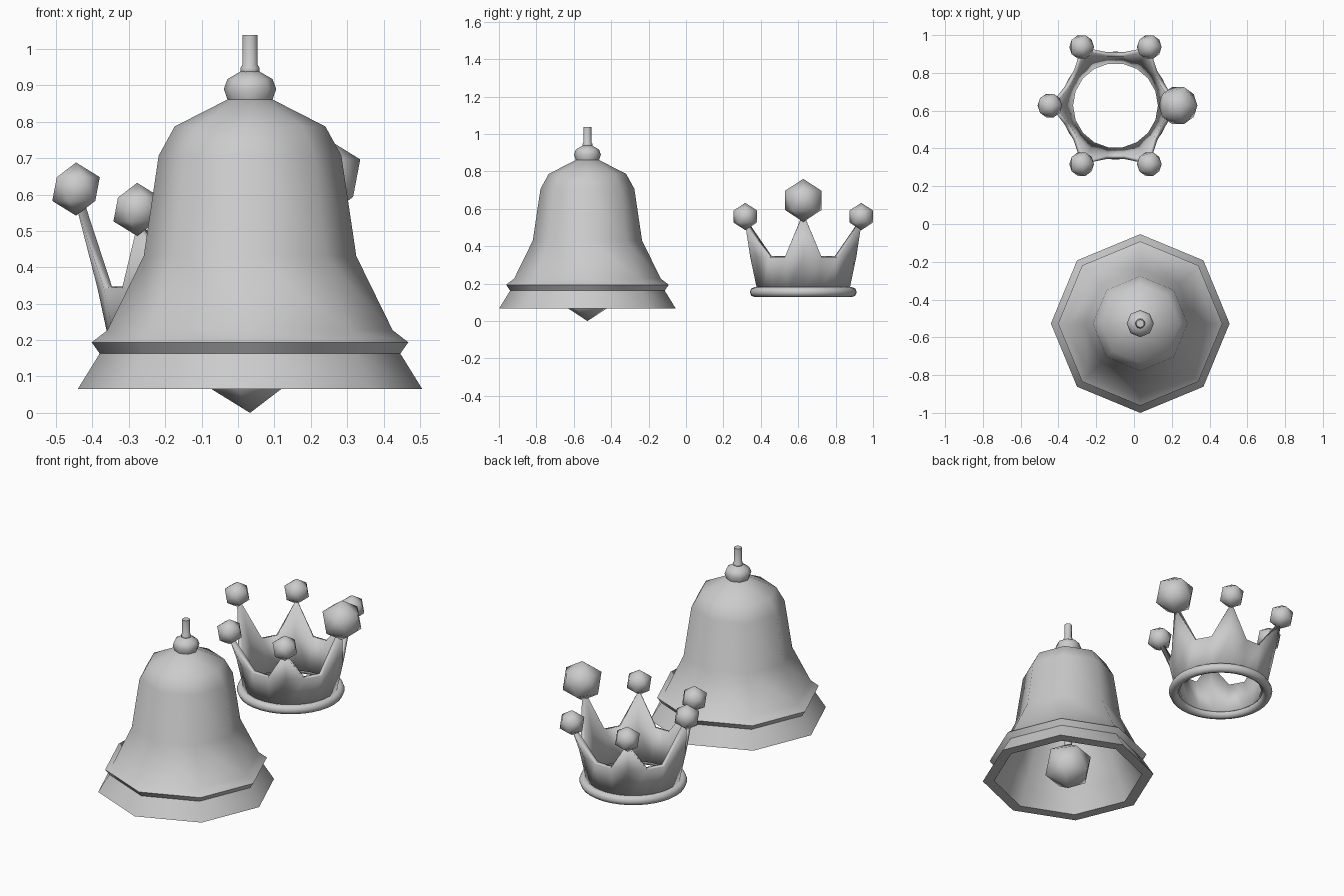
import bpy, bmesh
from math import sin, cos, tau, radians

if "Cube" in bpy.data.objects:
    bpy.data.objects.remove(bpy.data.objects["Cube"])

BELL = (0.033, -0.527)
CROWN = (-0.098, 0.627)


def finish(bm, name, angle):
    bmesh.ops.remove_doubles(bm, verts=bm.verts, dist=0.0002)
    bmesh.ops.recalc_face_normals(bm, faces=bm.faces)
    mesh = bpy.data.meshes.new(name)
    bm.to_mesh(mesh)
    bm.free()
    ob = bpy.data.objects.new(name, mesh)
    bpy.context.collection.objects.link(ob)
    bpy.ops.object.select_all(action='DESELECT')
    ob.select_set(True)
    bpy.context.view_layer.objects.active = ob
    bpy.ops.object.shade_smooth_by_angle(angle=radians(angle))
    return ob


def lathe(name, profile, centre, sides, angle=50, closed=False):
    """Revolve an (r, z) profile about a vertical axis."""
    bm = bmesh.new()
    rings = [[bm.verts.new((centre[0] + r * cos(tau * i / sides),
                            centre[1] + r * sin(tau * i / sides), z))
              for i in range(sides)] for r, z in profile]
    pairs = list(zip(rings, rings[1:]))
    if closed:
        pairs.append((rings[-1], rings[0]))
    for a, b in pairs:
        for i in range(sides):
            j = (i + 1) % sides
            bm.faces.new((a[i], a[j], b[j], b[i]))
    return finish(bm, name, angle)


def ball(name, x, y, z, radius):
    bpy.ops.mesh.primitive_ico_sphere_add(subdivisions=1, radius=radius, location=(x, y, z))
    ob = bpy.context.object
    ob.name = name
    bpy.ops.object.shade_smooth()
    return ob


# Bell shell: outer profile down to the rim, then back up inside
lathe("bell_body", [
    (0, 0.865), (0.062, 0.861), (0.207, 0.787), (0.251, 0.707), (0.292, 0.431),
    (0.392, 0.227), (0.435, 0.194), (0.413, 0.163), (0.473, 0.066),
    (0.41, 0.066), (0.36, 0.195), (0.255, 0.43), (0.213, 0.70), (0.18, 0.755),
    (0.05, 0.82), (0, 0.82)], BELL, 8)

# Knob on top of the bell
lathe("bell_knob", [(0, 0.855), (0.062, 0.861), (0.072, 0.89), (0.062, 0.917),
                    (0.026, 0.938), (0, 0.938)], BELL, 8)

# Stem with small collar, running down to the clapper
lathe("bell_stem", [(0, 0.2), (0.021, 0.2), (0.021, 0.93), (0.026, 0.938), (0.026, 0.948),
                    (0.021, 0.956), (0.021, 1.038), (0, 1.038)], BELL, 12)
ball("bell_clapper", BELL[0], BELL[1], 0.14, 0.14)

# Crown base ring
lathe("crown_ring", [(0.259 + 0.027 * cos(tau * k / 8), 0.155 + 0.027 * sin(tau * k / 8))
                     for k in range(8)], CROWN, 36, 60, closed=True)

# Spikes: (ball distance from axis, ball height, ball radius), one every 60 degrees
low = (0.358, 0.559, 0.073)
spikes = [(0.331, 0.645, 0.115), low, low, (0.347, 0.615, 0.073), low, low]

# Crown band: 18 flaring panels with a point rising from every third edge
bm = bmesh.new()


def crown_vert(r, i, z):
    a = tau * i / 18
    return bm.verts.new((CROWN[0] + r * cos(a), CROWN[1] + r * sin(a), z))


bottom = [crown_vert(0.248, i, 0.155) for i in range(18)]
top = [crown_vert(0.288, i, 0.342) for i in range(18)]
for i in range(18):
    j = (i + 1) % 18
    bm.faces.new((bottom[i], bottom[j], top[j], top[i]))
for s, (r, z, size) in enumerate(spikes):
    i = 3 * s
    tip = crown_vert(r, i, z - size * 0.6)
    bm.faces.new((top[i - 1], top[i], tip))
    bm.faces.new((top[i], top[i + 1], tip))
band = finish(bm, "crown_band", 30)
thick = band.modifiers.new("thickness", 'SOLIDIFY')
thick.thickness = 0.024
thick.offset = -1

# Balls on the crown points
for s, (r, z, size) in enumerate(spikes):
    a = tau * s / 6
    ball("crown_ball_%d" % (s + 1), CROWN[0] + r * cos(a), CROWN[1] + r * sin(a), z, size)
